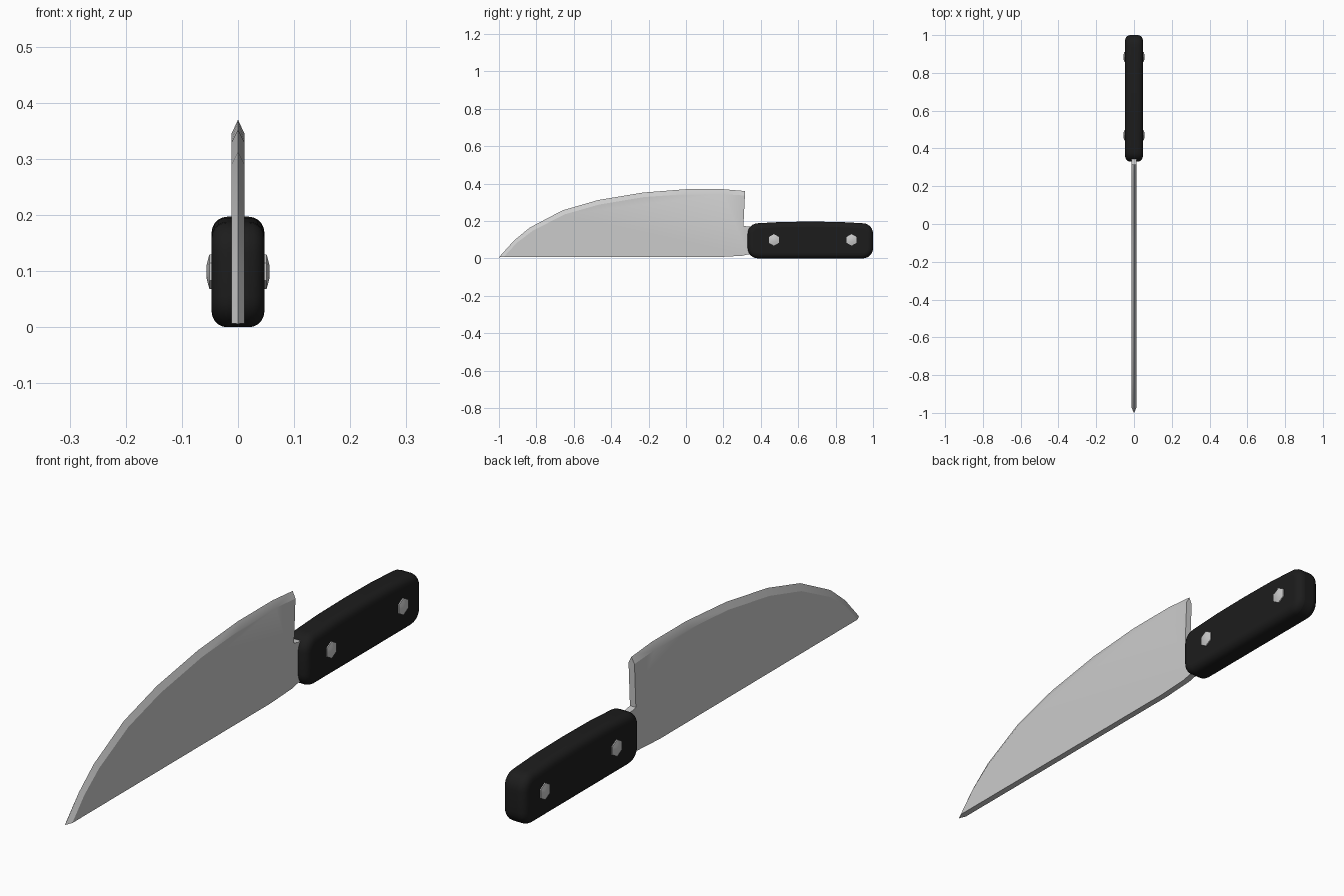
import bpy, bmesh, math

if "Cube" in bpy.data.objects:
    bpy.data.objects.remove(bpy.data.objects["Cube"])

def make_object(name, bm, mat=None):
    bmesh.ops.recalc_face_normals(bm, faces=bm.faces[:])
    me = bpy.data.meshes.new(name)
    bm.to_mesh(me)
    bm.free()
    ob = bpy.data.objects.new(name, me)
    bpy.context.collection.objects.link(ob)
    if mat:
        me.materials.append(mat)
    return ob

def smooth(ob, angle):
    bpy.ops.object.select_all(action='DESELECT')
    ob.select_set(True)
    bpy.context.view_layer.objects.active = ob
    bpy.ops.object.shade_smooth_by_angle(angle=math.radians(angle))

black = bpy.data.materials.new("black")
black.diffuse_color = (0.012, 0.012, 0.012, 1)
black.use_nodes = True
black.node_tree.nodes["Principled BSDF"].inputs["Base Color"].default_value = black.diffuse_color

# Blade: flat sides joined along the curved spine by a central ridge
T = 0.012
ridge = [(-1, .006), (-.92, .095), (-.835, .165), (-.66, .257), (-.47, .312),
         (-.23, .352), (0, .37), (.2, .37), (.316, .36)]
inset = [(-.975, .007), (-.905, .083), (-.82, .148), (-.65, .235), (-.465, .288),
         (-.225, .328), (0, .344), (.2, .344), (.315, .336)]
rear = [(.307, .175), (.33, .17), (.37, .17), (.37, .02), (.33, .021),
        (.3, .014), (.17, .007)]
bm = bmesh.new()
mid = [bm.verts.new((0, y, z)) for y, z in ridge]
sides = []
for s in (-1, 1):
    loop = [bm.verts.new((s * T, y, z)) for y, z in inset + rear]
    bm.faces.new(loop)
    for i in range(len(mid) - 1):
        bm.faces.new((loop[i], loop[i + 1], mid[i + 1], mid[i]))
    sides.append(loop)
a, b = sides
n = len(inset)
for i in range(n - 1, len(a)):
    j = (i + 1) % len(a)
    bm.faces.new((a[i], a[j], b[j], b[i]))
bm.faces.new((a[0], b[0], mid[0]))
bm.faces.new((a[n - 1], b[n - 1], mid[-1]))
blade = make_object("blade", bm)
smooth(blade, 25)

# Handle: rounded outline with a slightly bowed top, extruded and bevelled
R = 0.055
outline = []
for cy, cz, start in ((1 - R, .188 - R, 0), (.33 + R, .188 - R, 90),
                      (.33 + R, R, 180), (1 - R, R, 270)):
    for k in range(7):
        t = math.radians(start + 15 * k)
        outline.append((cy + R * math.cos(t), cz + R * math.sin(t)))
    if start == 0:
        outline += [(.82, .195), (.665, .197), (.51, .195)]
bm = bmesh.new()
face = bm.faces.new([bm.verts.new((-.047, y, z)) for y, z in outline])
ext = bmesh.ops.extrude_face_region(bm, geom=[face])
bmesh.ops.translate(bm, vec=(.094, 0, 0),
                    verts=[v for v in ext["geom"] if isinstance(v, bmesh.types.BMVert)])
handle = make_object("handle", bm, black)
bev = handle.modifiers.new("round", 'BEVEL')
bev.width = 0.028
bev.segments = 5
bev.limit_method = 'ANGLE'
bev.angle_limit = math.radians(60)
smooth(handle, 60)

# Rivets: low six-sided domes on both handle faces
for y, place in ((.47, "front"), (.885, "rear")):
    for s, side in ((-1, "left"), (1, "right")):
        bm = bmesh.new()
        rings = []
        for x, r in ((.042, .031), (.051, .031), (.056, .012)):
            rings.append([bm.verts.new((s * x, y + r * math.sin(k * math.pi / 3),
                                        .099 + r * math.cos(k * math.pi / 3)))
                          for k in range(6)])
        for p, q in zip(rings, rings[1:]):
            for k in range(6):
                bm.faces.new((p[k], p[(k + 1) % 6], q[(k + 1) % 6], q[k]))
        bm.faces.new(rings[0])
        bm.faces.new(rings[-1])
        smooth(make_object(f"rivet_{place}_{side}", bm), 40)
